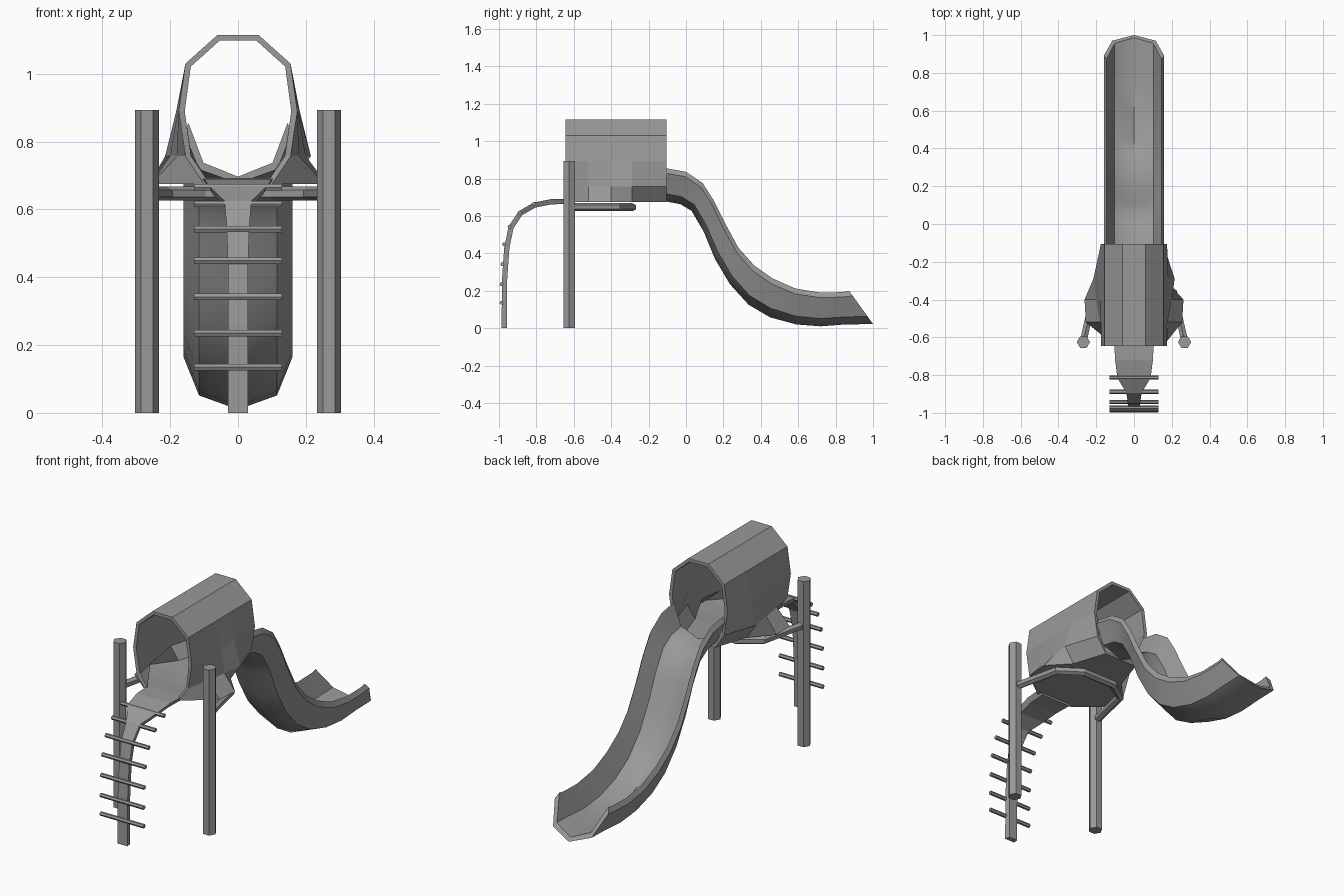
import bpy
import bmesh
from math import cos, sin, pi, radians
from mathutils import Vector

if "Cube" in bpy.data.objects:
    bpy.data.objects.remove(bpy.data.objects["Cube"])

GREY = (0.32, 0.32, 0.32, 1)
grey = bpy.data.materials.new("matte grey")
grey.use_nodes = True
grey.diffuse_color = GREY
grey.node_tree.nodes["Principled BSDF"].inputs["Base Color"].default_value = GREY


def loft(name, rings, caps=True, smooth=None):
    """Skin a row of equal closed rings; smooth is an edge angle in degrees."""
    bm = bmesh.new()
    rows = [[bm.verts.new(p) for p in ring] for ring in rings]
    n = len(rows[0])
    for a, b in zip(rows, rows[1:]):
        for i in range(n):
            j = (i + 1) % n
            bm.faces.new((a[i], a[j], b[j], b[i]))
    if caps:
        bm.faces.new(rows[0])
        bm.faces.new(rows[-1])
    bmesh.ops.recalc_face_normals(bm, faces=bm.faces)
    mesh = bpy.data.meshes.new(name)
    bm.to_mesh(mesh)
    bm.free()
    obj = bpy.data.objects.new(name, mesh)
    bpy.context.collection.objects.link(obj)
    mesh.materials.append(grey)
    if smooth:
        bpy.ops.object.select_all(action="DESELECT")
        obj.select_set(True)
        bpy.context.view_layer.objects.active = obj
        bpy.ops.object.shade_smooth_by_angle(angle=radians(smooth))
    return obj


def tangent(path, i):
    return (path[min(i + 1, len(path) - 1)] - path[max(i - 1, 0)]).normalized()


def rod(name, path, radius, sides=6, up=Vector((0, 0, 1)), turn=0.0):
    path = [Vector(p) for p in path]
    rings = []
    for i, p in enumerate(path):
        side = tangent(path, i).cross(up).normalized()
        lift = side.cross(tangent(path, i))
        angles = [2 * pi * k / sides + turn for k in range(sides)]
        rings.append([p + radius * (cos(a) * side + sin(a) * lift) for a in angles])
    return loft(name, rings)


def mirrored(half):
    """Close a right-hand half outline of (x, z) across the centre line."""
    return half + [(-x, z) for x, z in reversed(half) if x > 0]


# Support posts
for label, x in (("left", 0.268), ("right", -0.268)):
    rod(label + "_post", [(x, -0.625, 0), (x, -0.625, 0.893)], 0.035, up=Vector((0, 1, 0)))

# Bent bar that carries the hood between the posts
bar = [(0.268, -0.62), (0.21, -0.36), (0.1, -0.285)]
bar += [(-x, y) for x, y in reversed(bar)]
rod("support_bar", [(x, y, 0.647) for x, y in bar], 0.021, turn=pi / 6)

# Tunnel hood: y, width at the middle, lower edge and floor
hood_rings = []
for y, mid, low, floor in [(-0.645, 0.175, 0.155, 0.1), (-0.52, 0.176, 0.18, 0.255),
                           (-0.4, 0.178, 0.2, 0.262), (-0.29, 0.182, 0.215, 0.16),
                           (-0.105, 0.175, 0.155, 0.1)]:
    half = [(0.06, 1.115), (0.155, 1.03), (mid, 0.89), (low, 0.757), (floor, 0.675)]
    hood_rings.append([(x, y, z) for x, z in mirrored(half)])
hood = loft("tunnel_hood", hood_rings, caps=False)
shell = hood.modifiers.new("wall", "SOLIDIFY")
shell.thickness = 0.018
shell.offset = -1

# Slide trough: keel line and rim line in (y, z), with a rounded end lip
keel = [(-0.105, 0.677), (-0.03, 0.663), (0.03, 0.627), (0.095, 0.515), (0.155, 0.37),
        (0.235, 0.235), (0.335, 0.125), (0.45, 0.058), (0.59, 0.02), (0.72, 0.01),
        (0.85, 0.02), (1.0, 0.022)]
rim = [(-0.105, 0.855), (0.0, 0.836), (0.09, 0.775), (0.15, 0.68), (0.207, 0.565),
       (0.28, 0.43), (0.365, 0.335), (0.465, 0.265), (0.585, 0.212), (0.72, 0.19),
       (0.84, 0.193), (0.872, 0.2)]
outer = [(0, 0), (0.115, 0.23), (0.16, 0.85)]
inner = [(0.146, 1.0), (0.102, 0.34), (0, 0.11)]
trough = outer + inner + [(-x, t) for x, t in reversed(inner[:-1])]
trough += [(-x, t) for x, t in reversed(outer[1:])]
slide_rings = []
for (ky, kz), (ry, rz) in zip(keel, rim):
    slide_rings.append([(x, ky + t * (ry - ky), kz + t * (rz - kz)) for x, t in trough])
loft("slide", slide_rings, smooth=45)

# Curved ladder spine: y, z and half width, flaring into the entrance
spine = [(-0.972, 0, 0.03), (-0.97, 0.26, 0.03), (-0.958, 0.43, 0.03),
         (-0.935, 0.54, 0.033), (-0.885, 0.615, 0.04), (-0.81, 0.658, 0.088),
         (-0.72, 0.676, 0.1), (-0.62, 0.678, 0.105)]
path = [Vector((0, y, z)) for y, z, w in spine]
spine_rings = []
for i, (p, (y, z, w)) in enumerate(zip(path, spine)):
    out = tangent(path, i).cross(Vector((1, 0, 0))) * 0.014
    across = Vector((w, 0, 0))
    spine_rings.append([p + across * 0.85 + out, p - across * 0.85 + out,
                        p - across - out, p + across - out])
loft("ladder_spine", spine_rings)

# Ladder rungs
rungs = [(-0.986, 0.135), (-0.986, 0.235), (-0.982, 0.342), (-0.972, 0.449),
         (-0.943, 0.542), (-0.888, 0.616), (-0.812, 0.665)]
for i, (y, z) in enumerate(rungs):
    rod("rung_%d" % (i + 1), [(-0.13, y, z), (0.13, y, z)], 0.011)
